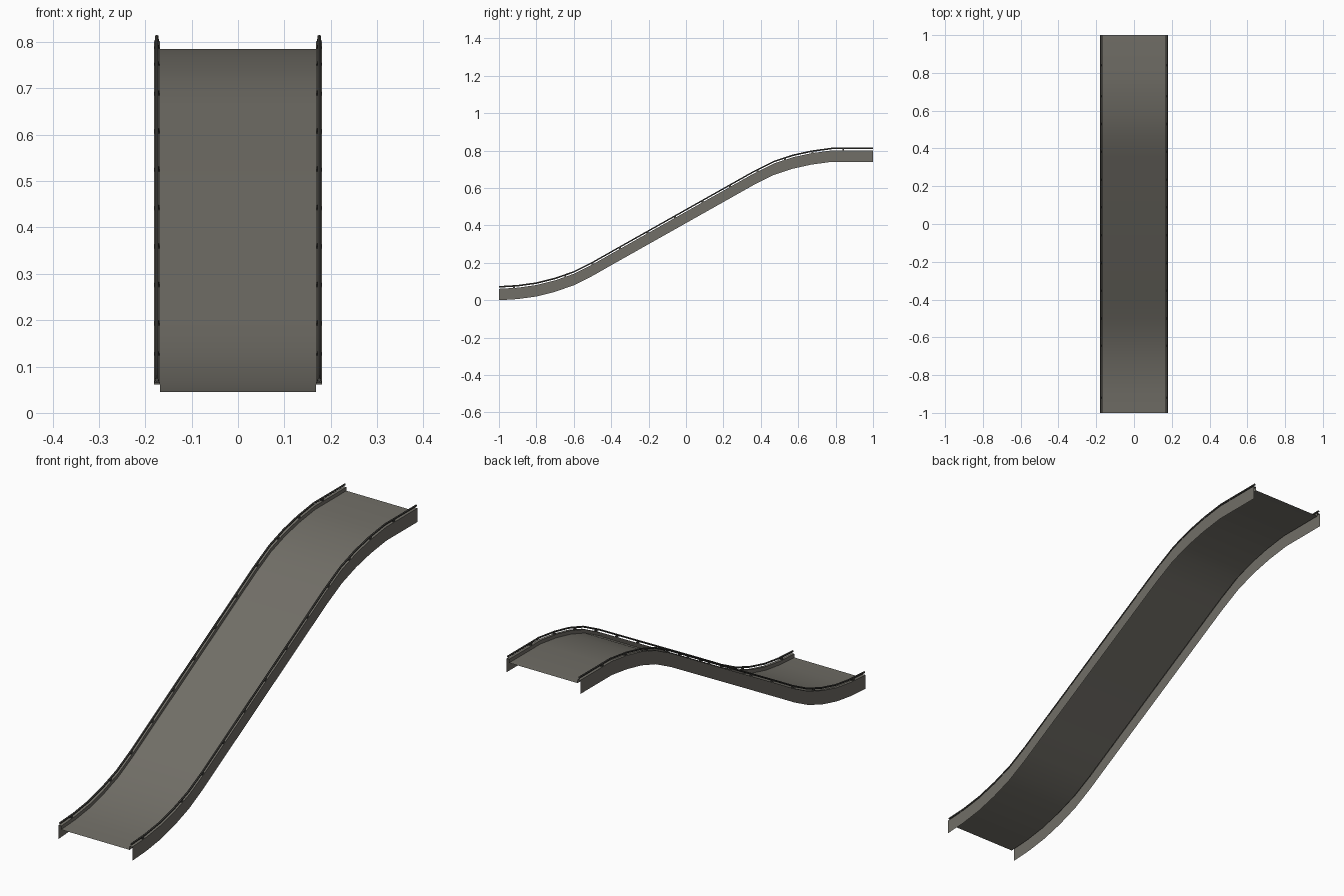
import bpy, bmesh, math
from mathutils import Vector

if "Cube" in bpy.data.objects:
    bpy.data.objects.remove(bpy.data.objects["Cube"])

def material(name, col):
    m = bpy.data.materials.new(name)
    m.diffuse_color = (*col, 1)
    m.use_nodes = True
    m.node_tree.nodes["Principled BSDF"].inputs["Base Color"].default_value = m.diffuse_color
    return m

grey = material("warm grey metal", (0.165, 0.157, 0.135))
dark = material("dark grey rail", (0.06, 0.058, 0.052))

# Side path of the ramp: bottom edge of the skirts as (y, z)
PATH = [(-1, 0), (-0.9, 0.006), (-0.8, 0.02), (-0.7, 0.045), (-0.6, 0.08),
        (-0.5, 0.13), (-0.4, 0.187), (0.36, 0.615), (0.47, 0.67),
        (0.57, 0.703), (0.67, 0.725), (0.78, 0.74), (1, 0.74)]

def height(y):
    for (y0, z0), (y1, z1) in zip(PATH, PATH[1:]):
        if y <= y1:
            return z0 + (z1 - z0) * (y - y0) / (y1 - y0)
    return PATH[-1][1]

def finish(bm, name, mat):
    me = bpy.data.meshes.new(name)
    bm.to_mesh(me)
    bm.free()
    ob = bpy.data.objects.new(name, me)
    bpy.context.collection.objects.link(ob)
    me.materials.append(mat)
    bpy.context.view_layer.objects.active = ob
    bpy.ops.object.select_all(action='DESELECT')
    ob.select_set(True)
    bpy.ops.object.shade_smooth_by_angle(angle=math.radians(30))
    return ob

def sweep(name, section, mat, closed=False):
    """Sweep an (x, z) section, listed left to right, along the path."""
    bm = bmesh.new()
    rows = [[bm.verts.new((x, y, z + h)) for x, h in section] for y, z in PATH]
    n = len(section)
    for a, b in zip(rows, rows[1:]):
        for i in range(n if closed else n - 1):
            j = (i + 1) % n
            bm.faces.new((a[i], a[j], b[j], b[i]))
    if closed:
        bm.faces.new(rows[0][::-1])
        bm.faces.new(rows[-1])
        bmesh.ops.recalc_face_normals(bm, faces=bm.faces[:])
    return finish(bm, name, mat)

# Thin walking surface, and side skirts with a folded top ledge
W, IN, DECK, TOP = 0.181, 0.168, 0.045, 0.061
sweep("deck", [(-IN, DECK), (IN, DECK)], grey)
sweep("left_skirt", [(-W, 0), (-W, TOP), (-IN, TOP), (-IN, DECK)], grey)
sweep("right_skirt", [(IN, DECK), (IN, TOP), (W, TOP), (W, 0)], grey)

# Handrails with small brackets
POSTS = [-0.92, -0.645] + [-0.5 + 0.147 * i for i in range(9)] + [0.84]
for side, s in (("left", -1), ("right", 1)):
    cx, cz, r = s * 0.175, 0.0715, 0.0042
    ring = [(cx + r * math.cos(k * math.pi / 3 + math.pi / 6),
             cz + r * math.sin(k * math.pi / 3 + math.pi / 6)) for k in range(6)]
    sweep(side + "_handrail", ring, dark, True)
    bm = bmesh.new()
    for y in POSTS:
        y = min(y, 0.84)
        vs = bmesh.ops.create_cube(bm, size=1)['verts']
        for v in vs:
            yy = y + v.co.y * 0.009
            top = v.co.z > 0
            v.co = Vector((cx + v.co.x * (0.006 if top else 0.011), yy,
                           height(yy) + (cz if top else TOP - 0.001)))
    finish(bm, side + "_rail_brackets", dark)
